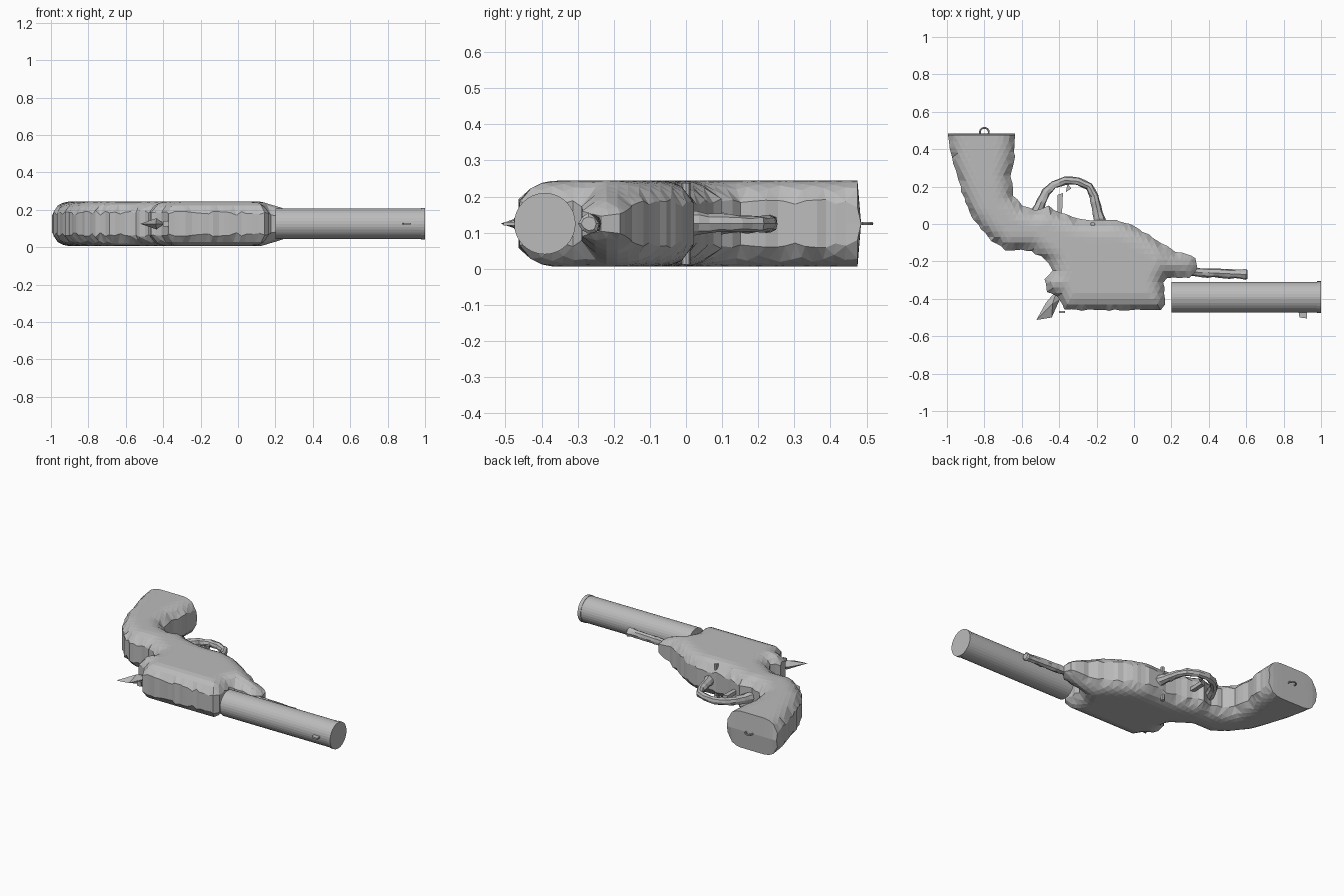
import bpy, bmesh, math, random
from mathutils import Vector, Matrix
from mathutils.geometry import delaunay_2d_cdt, intersect_point_line

if "Cube" in bpy.data.objects:
    bpy.data.objects.remove(bpy.data.objects["Cube"])

random.seed(4)
MID = 0.125
grey = bpy.data.materials.new("plain grey")
grey.diffuse_color = (0.5, 0.5, 0.5, 1)
grey.use_nodes = True
grey.node_tree.nodes["Principled BSDF"].inputs["Base Color"].default_value = grey.diffuse_color


def finish(bm, name):
    bmesh.ops.recalc_face_normals(bm, faces=bm.faces)
    me = bpy.data.meshes.new(name)
    bm.to_mesh(me)
    bm.free()
    me.materials.append(grey)
    ob = bpy.data.objects.new(name, me)
    bpy.context.collection.objects.link(ob)
    return ob


def tube(name, pts, radii, sides=8, rough=0.0):
    """Closed tube following a path in the plane z = MID."""
    bm = bmesh.new()
    rings = []
    for i, p in enumerate(pts):
        a, b = Vector(pts[max(i - 1, 0)]), Vector(pts[min(i + 1, len(pts) - 1)])
        t = (b - a).normalized()
        side = Vector((-t.y, t.x, 0))
        ring = []
        for k in range(sides):
            ang = 2 * math.pi * k / sides
            r = radii[i] * (1 + random.uniform(-rough, rough))
            ring.append(bm.verts.new(Vector((p[0], p[1], MID)) + side * (r * math.cos(ang))
                                     + Vector((0, 0, r * math.sin(ang)))))
        rings.append(ring)
    for r0, r1 in zip(rings, rings[1:]):
        for k in range(sides):
            j = (k + 1) % sides
            bm.faces.new((r0[k], r0[j], r1[j], r1[k]))
    bm.faces.new(rings[0])
    bm.faces.new(rings[-1])
    return finish(bm, name)


def resample(pts, step):
    out = []
    for a, b in zip(pts, pts[1:]):
        a, b = Vector(a), Vector(b)
        n = max(1, round((b - a).length / step))
        out += [a.lerp(b, i / n) for i in range(n)]
    return out + [Vector(pts[-1])]


def plate(name, pts, half):
    bm = bmesh.new()
    f = bm.faces.new([bm.verts.new((x, y, MID - half)) for x, y in pts])
    ext = bmesh.ops.extrude_face_region(bm, geom=[f])["geom"]
    bmesh.ops.translate(bm, vec=(0, 0, 2 * half), verts=[v for v in ext if isinstance(v, bmesh.types.BMVert)])
    return finish(bm, name)


# Grip, frame and cylinder: one pillowed body from its side outline
outline = [(-0.635, 0.475), (-0.64, 0.36), (-0.658, 0.25), (-0.645, 0.15), (-0.6, 0.1), (-0.53, 0.075),
           (-0.46, 0.095), (-0.4, 0.06), (-0.3, 0.03), (-0.2, 0.02), (-0.1, 0.025), (0, -0.01),
           (0.1, -0.07), (0.2, -0.14), (0.33, -0.18), (0.34, -0.24), (0.3, -0.285), (0.18, -0.285),
           (0.16, -0.31), (0.17, -0.43), (0.14, -0.46), (-0.37, -0.46), (-0.41, -0.39), (-0.47, -0.36),
           (-0.48, -0.29), (-0.44, -0.25), (-0.45, -0.21), (-0.55, -0.14), (-0.69, -0.14), (-0.78, -0.07),
           (-0.87, 0.04), (-0.92, 0.17), (-0.965, 0.32), (-0.995, 0.475)]
sides = list(zip(outline, outline[1:]))          # the butt edge stays square


def edge_distance(p):
    best = 9
    for a, b in sides:
        a, b = Vector(a), Vector(b)
        q, t = intersect_point_line(p, a, b)
        best = min(best, (p - a.lerp(b, min(max(t, 0), 1)).to_2d()).length)
    return best


def half_height(p):
    u = min(edge_distance(p) / 0.1, 1)
    h = 0.045 + 0.074 * math.sqrt(1 - (1 - u) ** 2)
    nose = max(0, (p.x - 0.12) / 0.22)
    return h * (1 - 0.6 * min(nose, 1) ** 1.3)


def inside(p):
    hit = False
    for a, b in zip(outline, outline[1:] + outline[:1]):
        if (a[1] > p.y) != (b[1] > p.y) and p.x < a[0] + (b[0] - a[0]) * (p.y - a[1]) / (b[1] - a[1]):
            hit = not hit
    return hit


rim = [p.to_2d() for p in resample(outline + outline[:1], 0.03)][:-1]
for p in rim:
    if p.y < 0.46:
        p += Vector((random.uniform(-1, 1), random.uniform(-1, 1))) * 0.005
points = list(rim)
for i in range(46):
    for j in range(32):
        p = Vector((-1 + 0.03 * i + 0.015 * (j % 2), -0.46 + 0.03 * j))
        if p.y < 0.465 and inside(p) and edge_distance(p) > 0.014:
            points.append(p)
verts, _, tris, *_ = delaunay_2d_cdt(points, [], [list(range(len(rim)))], 1, 1e-5)
bm = bmesh.new()
heights = [half_height(p) for p in verts]
layers = [[bm.verts.new((p.x, p.y, MID + s * h)) for p, h in zip(verts, heights)] for s in (1, -1)]
count = {}
for t in tris:
    for layer in layers:
        bm.faces.new([layer[i] for i in t])
    for a, b in zip(t, list(t[1:]) + [t[0]]):
        key = (min(a, b), max(a, b))
        count[key] = count.get(key, 0) + 1
# outer wall with a slightly raised middle line
middle = {}
for (a, b), n in count.items():
    if n == 1:
        for i in (a, b):
            if i not in middle:
                p = verts[i]
                lift = 0.01 if p.y > 0.46 else 0
                middle[i] = bm.verts.new((p.x, p.y + lift, MID))
        for layer in layers:
            bm.faces.new((layer[a], layer[b], middle[b], middle[a]))
bmesh.ops.delete(bm, geom=[v for v in bm.verts if not v.link_faces], context="VERTS")
finish(bm, "grip_and_frame")

# Barrel with a thin muzzle rim
tube("barrel", [(0.2, -0.391), (0.978, -0.391), (0.978, -0.391), (1.0, -0.391)],
     [0.082, 0.082, 0.085, 0.085], sides=32)
# Rod under the barrel
rod = [(p.x, p.y) for p in resample([(0.28, -0.255), (0.6, -0.27)], 0.03)]
tube("ejector_rod", rod + [(0.608, -0.27)], [0.024] * (len(rod) - 1) + [0.029, 0.02], rough=0.15)
# Trigger guard
guard = [(-0.52, 0.06), (-0.495, 0.12), (-0.47, 0.17), (-0.43, 0.21), (-0.37, 0.233), (-0.3, 0.228),
         (-0.24, 0.2), (-0.213, 0.15), (-0.2, 0.09), (-0.18, 0.0)]
path = [(p.x, p.y) for p in resample(guard, 0.03)]
tube("trigger_guard", path, [0.022 + 0.012 * abs(2 * i / (len(path) - 1) - 1) ** 3 for i in range(len(path))],
     rough=0.15)
# Trigger and its tip
plate("trigger", [(-0.41, 0.05), (-0.385, 0.05), (-0.38, 0.165), (-0.41, 0.155)], 0.012)
plate("trigger_tip", [(-0.365, 0.17), (-0.335, 0.19), (-0.355, 0.215)], 0.008)
# Hammer spur: a faceted blade, thick only in the middle
bm = bmesh.new()
blade = [bm.verts.new((x, y, MID)) for x, y in
         ((-0.522, -0.513), (-0.44, -0.5), (-0.395, -0.4), (-0.41, -0.35), (-0.47, -0.42))]
for s in (1, -1):
    peak = bm.verts.new((-0.435, -0.425, MID + s * 0.03))
    for i in range(5):
        bm.faces.new((blade[i], blade[(i + 1) % 5], peak))
finish(bm, "hammer_spur")
# Sights
plate("front_sight", [(0.88, -0.47), (0.925, -0.47), (0.925, -0.505), (0.885, -0.5)], 0.005)
plate("rear_sight", [(-0.4, -0.465), (-0.37, -0.465), (-0.37, -0.476), (-0.4, -0.476)], 0.015)
# Ring on the butt
loop = [(-0.8 + 0.024 * math.cos(a), 0.49 + 0.024 * math.sin(a))
        for a in (2 * math.pi * i / 16 for i in range(17))]
tube("butt_ring", loop, [0.005] * 17, sides=6)
# Small screws on both sides of the frame
for x, y in ((-0.52, -0.03), (-0.22, 0.0)):
    bm = bmesh.new()
    bmesh.ops.create_cone(bm, cap_ends=True, segments=8, radius1=0.012, radius2=0.012, depth=0.225,
                          matrix=Matrix.Translation((x, y, MID)))
    finish(bm, "frame_screw")
